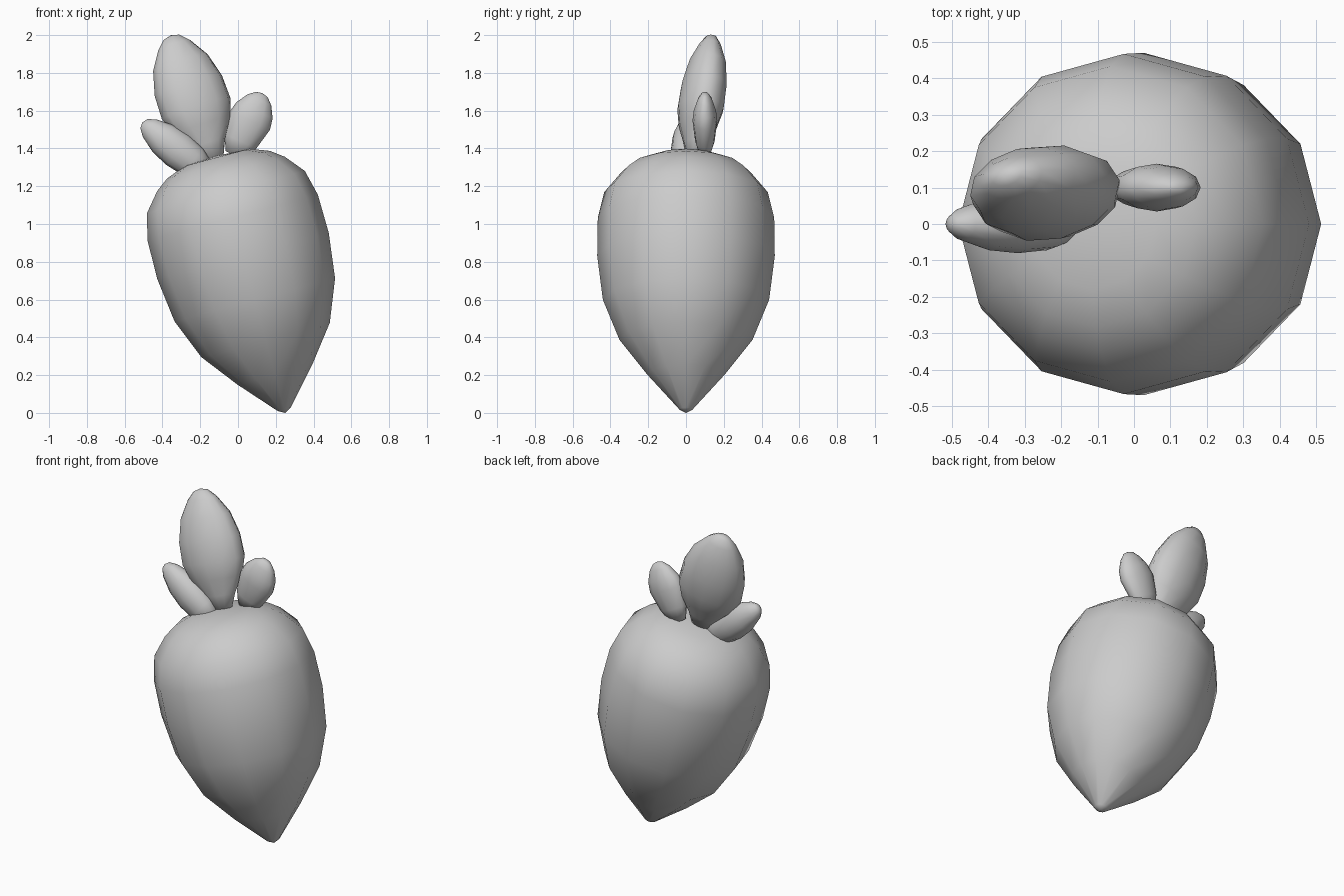
import bpy, bmesh, math
from mathutils import Vector

if "Cube" in bpy.data.objects:
    bpy.data.objects.remove(bpy.data.objects["Cube"])


def loft(name, base, end, profile, ratio=1.0, yaw=0.0, sides=12):
    """Rings (distance along axis, radius) around the line base-end, flattened by ratio."""
    base = Vector(base)
    axis = (Vector(end) - base).normalized()
    u = Vector((math.cos(yaw), math.sin(yaw), 0))
    u = (u - axis * u.dot(axis)).normalized()
    v = axis.cross(u)
    bm = bmesh.new()
    rings = []
    for s, r in profile:
        c = base + axis * s
        if r == 0:
            rings.append([bm.verts.new(c)] * sides)
            continue
        rings.append([bm.verts.new(c + u * r * math.cos(a) + v * r * ratio * math.sin(a))
                      for a in (2 * math.pi * i / sides for i in range(sides))])
    for lo, hi in zip(rings, rings[1:]):
        for i in range(sides):
            j = (i + 1) % sides
            bm.faces.new(list(dict.fromkeys((lo[i], lo[j], hi[j], hi[i]))))
    if profile[0][1] > 0:
        bm.faces.new(list(reversed(rings[0])))
    bmesh.ops.recalc_face_normals(bm, faces=bm.faces)
    for f in bm.faces:
        f.smooth = True
    me = bpy.data.meshes.new(name)
    bm.to_mesh(me)
    bm.free()
    ob = bpy.data.objects.new(name, me)
    bpy.context.collection.objects.link(ob)
    return ob


# Plump leaning root
loft("root_body", (0.25, 0, 0), (-0.115, 0, 1.357),
     [(0, 0), (0.02, 0.036), (0.21, 0.205), (0.4, 0.352), (0.62, 0.44), (0.86, 0.47),
      (1.07, 0.467), (1.21, 0.433), (1.31, 0.35), (1.36, 0.283), (1.4, 0.18), (1.408, 0)])

# Large middle leaf
loft("large_leaf", (-0.125, 0.035, 1.33), (-0.355, 0.135, 2.0),
     [(0, 0.05), (0.1, 0.095), (0.2, 0.16), (0.3, 0.195), (0.43, 0.191), (0.56, 0.155),
      (0.66, 0.09), (0.703, 0.045), (0.715, 0)], 0.62, math.radians(10))

# Small leaf on the right
loft("right_leaf", (-0.02, 0.1, 1.365), (0.13, 0.1, 1.695),
     [(0, 0.05), (0.08, 0.092), (0.2, 0.117), (0.26, 0.105), (0.32, 0.07),
      (0.352, 0.035), (0.36, 0)], 0.56)

# Small leaf on the left
loft("left_leaf", (-0.2, 0, 1.3), (-0.51, 0, 1.54),
     [(-0.05, 0.05), (0.05, 0.09), (0.15, 0.1), (0.25, 0.09), (0.34, 0.058),
      (0.378, 0.03), (0.388, 0)], 0.8)
